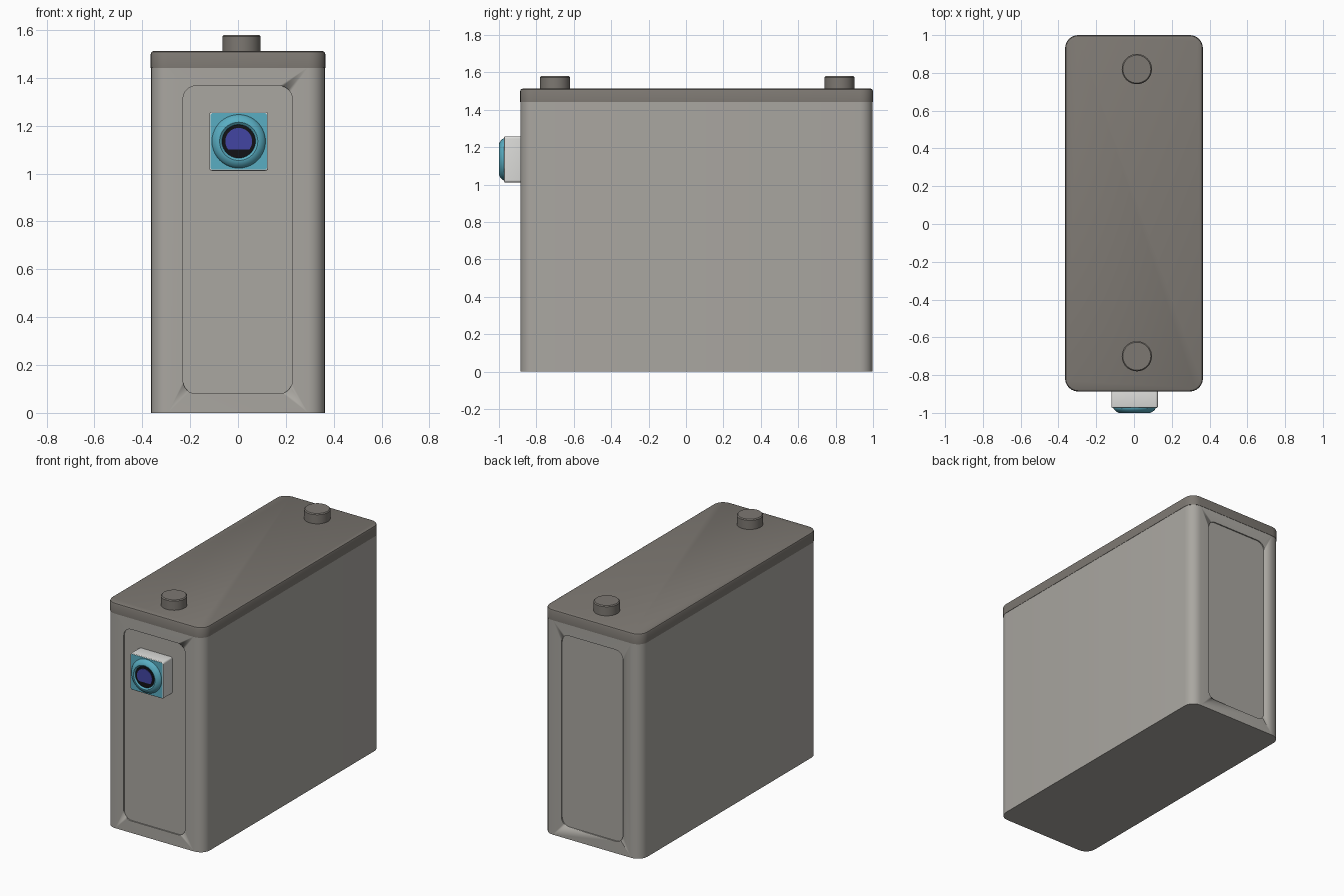
import bpy, bmesh, math
from mathutils import Matrix, Vector

if "Cube" in bpy.data.objects:
    bpy.data.objects.remove(bpy.data.objects["Cube"])


def material(name, rgb):
    m = bpy.data.materials.new(name)
    m.diffuse_color = (*rgb, 1)
    m.use_nodes = True
    m.node_tree.nodes["Principled BSDF"].inputs["Base Color"].default_value = m.diffuse_color
    return m


BODY = material("warm grey", (0.40, 0.385, 0.355))
LID = material("dark taupe", (0.205, 0.188, 0.168))
WHITE = material("off white", (0.72, 0.72, 0.70))
TEAL = material("teal", (0.10, 0.42, 0.54))
BLACK = material("black", (0.006, 0.006, 0.008))
BLUE = material("indigo", (0.055, 0.06, 0.36))

# maps outline (u, v, depth) to x, z and -y, so shapes face the front
FRONT = Matrix(((1, 0, 0, 0), (0, 0, -1, 0), (0, 1, 0, 0), (0, 0, 0, 1)))


def rounded_rect(u0, u1, v0, v1, r, n=6):
    pts = []
    for i, (u, v) in enumerate(((u1 - r, v1 - r), (u0 + r, v1 - r), (u0 + r, v0 + r), (u1 - r, v0 + r))):
        for k in range(n + 1):
            a = math.pi / 2 * (i + k / n)
            pts.append((u + r * math.cos(a), v + r * math.sin(a)))
    return pts


def circle(cu, cv, r, n=40, floor=-9):
    return [(cu + r * math.cos(2 * math.pi * k / n), cv + max(floor, r * math.sin(2 * math.pi * k / n)))
            for k in range(n)]


def loft(name, rings, mat, matrix=Matrix(), bevel=0):
    """Join (outline, depth) rings into a closed solid."""
    bm = bmesh.new()
    loops = [[bm.verts.new((u, v, d)) for u, v in pts] for pts, d in rings]
    bm.faces.new(loops[0][::-1])
    bm.faces.new(loops[-1])
    for a, b in zip(loops, loops[1:]):
        for i in range(len(a)):
            j = (i + 1) % len(a)
            bm.faces.new((a[i], a[j], b[j], b[i]))
    bmesh.ops.remove_doubles(bm, verts=bm.verts, dist=1e-6)
    bm.transform(matrix)
    bmesh.ops.recalc_face_normals(bm, faces=bm.faces)
    mesh = bpy.data.meshes.new(name)
    bm.to_mesh(mesh)
    bm.free()
    mesh.materials.append(mat)
    ob = bpy.data.objects.new(name, mesh)
    bpy.context.collection.objects.link(ob)
    bpy.ops.object.select_all(action='DESELECT')
    bpy.context.view_layer.objects.active = ob
    ob.select_set(True)
    if bevel:
        b = ob.modifiers.new("edge", 'BEVEL')
        b.width, b.segments, b.limit_method = bevel, 3, 'ANGLE'
        b.angle_limit = math.radians(50)
        bpy.ops.object.modifier_apply(modifier="edge")
    bpy.ops.object.shade_smooth_by_angle(angle=math.radians(35))
    return ob


def prism(name, pts, d0, d1, mat, matrix=Matrix(), bevel=0):
    return loft(name, [(pts, d0), (pts, d1)], mat, matrix, bevel)


# body with a shallow recessed panel on the front and the back
body = prism("body", rounded_rect(-0.363, 0.363, -0.885, 0.998, 0.07), 0, 1.445, BODY)
panel = rounded_rect(-0.23, 0.227, 0.08, 1.367, 0.055)
for side, d0, d1 in (("front", 0.877, 0.95), ("back", -1.06, -0.99)):
    cutter = prism(side + "_panel_cutter", panel, d0, d1, BODY, FRONT)
    cutter.hide_render = True
    bpy.context.view_layer.objects.active = body
    cut = body.modifiers.new("panel", 'BOOLEAN')
    cut.operation, cut.solver, cut.object = 'DIFFERENCE', 'EXACT', cutter
    bpy.ops.object.modifier_apply(modifier="panel")
    bpy.data.objects.remove(cutter)

# lid and its two knobs
lid_shape = rounded_rect(-0.365, 0.365, -0.887, 1.0, 0.07)
lid_top = rounded_rect(-0.352, 0.352, -0.874, 0.987, 0.057)
lid_mid = rounded_rect(-0.361, 0.361, -0.883, 0.996, 0.066)
loft("lid", [(lid_shape, 1.442), (lid_shape, 1.500), (lid_mid, 1.509), (lid_top, 1.513)], LID)
for side, y in (("front", -0.70), ("back", 0.82)):
    loft(side + "_knob", [(circle(0.015, y, 0.08), 1.50), (circle(0.015, y, 0.08), 1.574),
                          (circle(0.015, y, 0.074), 1.58)], LID)

# camera housing with a coloured face plate
CX, CZ = 0.003, 1.135
prism("camera_housing", rounded_rect(CX - 0.123, CX + 0.123, CZ - 0.123, CZ + 0.123, 0.012), 0.87, 0.972,
      WHITE, FRONT, bevel=0.005)
prism("camera_face", rounded_rect(CX - 0.118, CX + 0.118, CZ - 0.118, CZ + 0.118, 0.010), 0.968, 0.974,
      TEAL, FRONT)

# domed lens ring, dished toward the lens
ring = ((0.112, 0.970), (0.112, 0.976), (0.106, 0.985), (0.097, 0.993), (0.086, 0.999),
        (0.080, 1.0), (0.070, 0.992))
loft("lens_ring", [(circle(CX, CZ, r), d) for r, d in ring], TEAL, FRONT)
prism("lens_opening", circle(CX, CZ, 0.070), 0.988, 0.994, BLACK, FRONT)
prism("lens_glass", circle(CX, CZ, 0.056, floor=-0.035), 0.990, 0.997, BLUE, FRONT)
